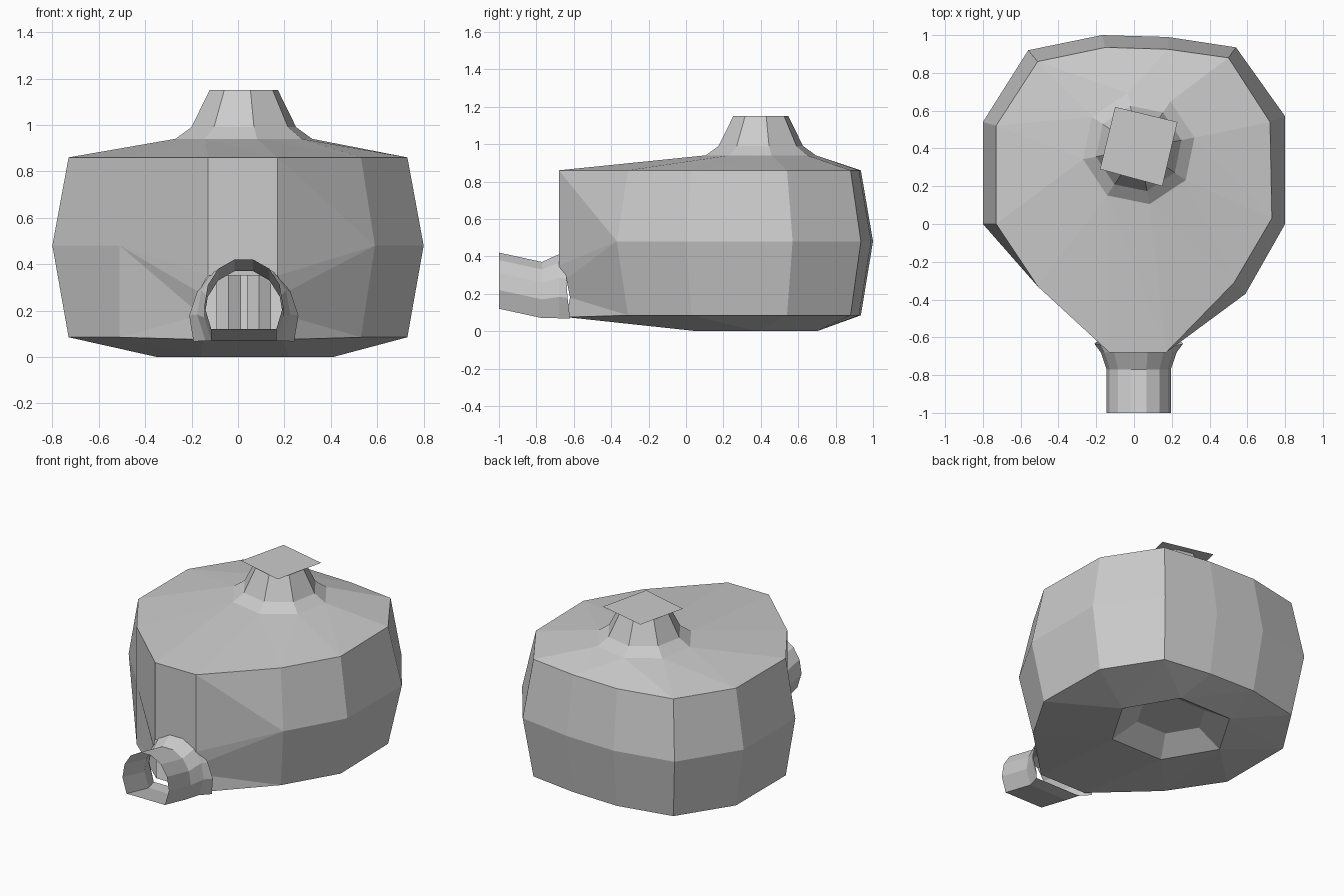
import bpy, bmesh, math
from mathutils import Vector

if "Cube" in bpy.data.objects:
    bpy.data.objects.remove(bpy.data.objects["Cube"])


def make_object(name, build):
    bm = bmesh.new()
    build(bm)
    bmesh.ops.recalc_face_normals(bm, faces=bm.faces)
    mesh = bpy.data.meshes.new(name)
    bm.to_mesh(mesh)
    bm.free()
    obj = bpy.data.objects.new(name, mesh)
    bpy.context.collection.objects.link(obj)
    return obj


def ring(bm, cx, cy, rx, ry, z, n, start):
    return [bm.verts.new((cx + rx * math.cos(a), cy + ry * math.sin(a), z))
            for a in (math.radians(start) + 2 * math.pi * i / n for i in range(n))]


def strip(bm, a, b, closed=True):
    n = len(a)
    for i in range(n if closed else n - 1):
        j = (i + 1) % n
        bm.faces.new((a[i], a[j], b[j], b[i]))


def zipper(bm, outer, inner, center):
    """Join two loops of different counts with triangles, ordered by angle."""
    def order(loop):
        ang = lambda v: math.atan2(v.co.y - center[1], v.co.x - center[0])
        return sorted(((ang(v), v) for v in loop), key=lambda p: p[0])
    a, b = order(outer), order(inner)
    i = j = 0
    while i < len(a) or j < len(b):
        va, vb = a[i % len(a)][1], b[j % len(b)][1]
        na = a[i + 1][0] if i + 1 < len(a) else a[0][0] + 2 * math.pi
        nb = b[j + 1][0] if j + 1 < len(b) else b[0][0] + 2 * math.pi
        if j >= len(b) or (i < len(a) and na <= nb):
            i += 1
            bm.faces.new((va, a[i % len(a)][1], vb))
        else:
            j += 1
            bm.faces.new((va, b[j % len(b)][1], vb))


# Plan outlines, running from front right around the back to front left
RIM = [(.53, -.31), (.73, .03), (.72, .54), (.50, .88), (.18, .925),
       (-.15, .935), (-.51, .86), (-.73, .52), (-.73, 0), (-.51, -.33)]
MID = [(.59, -.37), (.80, 0), (.80, .57), (.54, .935), (.18, .99),
       (-.17, 1.0), (-.56, .92), (-.80, .54), (-.80, 0), (-.51, -.33)]


def build_body(bm):
    top = [bm.verts.new((x, y, .86)) for x, y in RIM]
    mid = [bm.verts.new((x, y, .48)) for x, y in MID]
    low = [bm.verts.new((x, y, .085)) for x, y in RIM]
    strip(bm, top, mid, False)
    strip(bm, mid, low, False)

    # Front wall folding in to the arched doorway on each side
    jambs = []
    for s, k in ((1, 0), (-1, -1)):
        pts = [(.15, -.68, .86), (.15, -.68, .35), (.19, -.64, .28),
               (.18, -.62, .18), (.17, -.64, .075)]
        t, a, b, c, d = [bm.verts.new((.02 + s * x, y, z)) for x, y, z in pts]
        for f in ((t, top[k], mid[k]), (t, mid[k], a), (a, mid[k], b),
                  (b, mid[k], c), (c, mid[k], low[k]), (c, low[k], d)):
            bm.faces.new(f)
        jambs.append((t, a, d))
    (tr, ar, dr), (tl, al, dl) = jambs
    bm.faces.new((tl, tr, ar, al))

    # Roof rising to the chimney
    loops = [ring(bm, .025, .40, r, r, z, 8, 11)
             for r, z in ((.30, .94), (.23, .99), (.15, 1.15))]
    zipper(bm, top + [tl, tr], loops[0], (.025, .40))
    strip(bm, loops[0], loops[1])
    strip(bm, loops[1], loops[2])

    # Underside with a shallow recess
    foot = ring(bm, .03, .38, .38, .37, 0, 6, 0)
    inner = ring(bm, .03, .38, .22, .21, .09, 6, 0)
    zipper(bm, low + [dl, dr], foot, (.03, .38))
    strip(bm, foot, inner)
    bm.faces.new(inner)


def build_cap(bm):
    bm.faces.new([bm.verts.new((x, y, 1.15)) for x, y in
                  ((-.10, .62), (.23, .54), (.15, .20), (-.18, .29))])


# Flat-bottomed arch section, x and z offsets from its centre
ARCH = [(-.14, -.15), (-.17, -.05), (-.155, .04), (-.11, .11), (-.04, .15),
        (.04, .15), (.11, .11), (.155, .04), (.17, -.05), (.14, -.15)]


def build_tunnel(bm):
    # y, centre z, width scale, height scale
    sections = ((-1.0, .27, 1, 1), (-.77, .22, 1, 1), (-.68, .24, 1.18, 1.14))
    loops = [[bm.verts.new((.025 + x * sx, y, zc + z * sz)) for x, z in ARCH]
             for y, zc, sx, sz in sections]
    for a, b in zip(loops, loops[1:]):
        strip(bm, a, b)


def build_collar(bm):
    # Thin open hoop around the doorway, deeper and wider at its feet
    front, back = [], []
    for x, z in ARCH:
        flare = 1.3 + .25 * max(0, -z / .15)
        back_y = -.64 + .02 * max(0, -z / .15)
        px = .025 + max(-.255, min(.255, x * flare))
        front.append(bm.verts.new((.025 + x * 1.18, -.68, .24 + z * 1.14)))
        back.append(bm.verts.new((px, back_y, .235 + z * 1.12)))
    strip(bm, front, back, False)


make_object("hut_body", build_body)
make_object("chimney_cap", build_cap)
make_object("entrance_tunnel", build_tunnel)
make_object("entrance_collar", build_collar)

# Upright posts seen through the tunnel
for i, x in enumerate((-.04, .09)):
    bpy.ops.mesh.primitive_cylinder_add(vertices=6, radius=.06, depth=.32,
                                        location=(x, -.45, .22))
    bpy.context.object.name = f"inner_post_{i + 1}"
